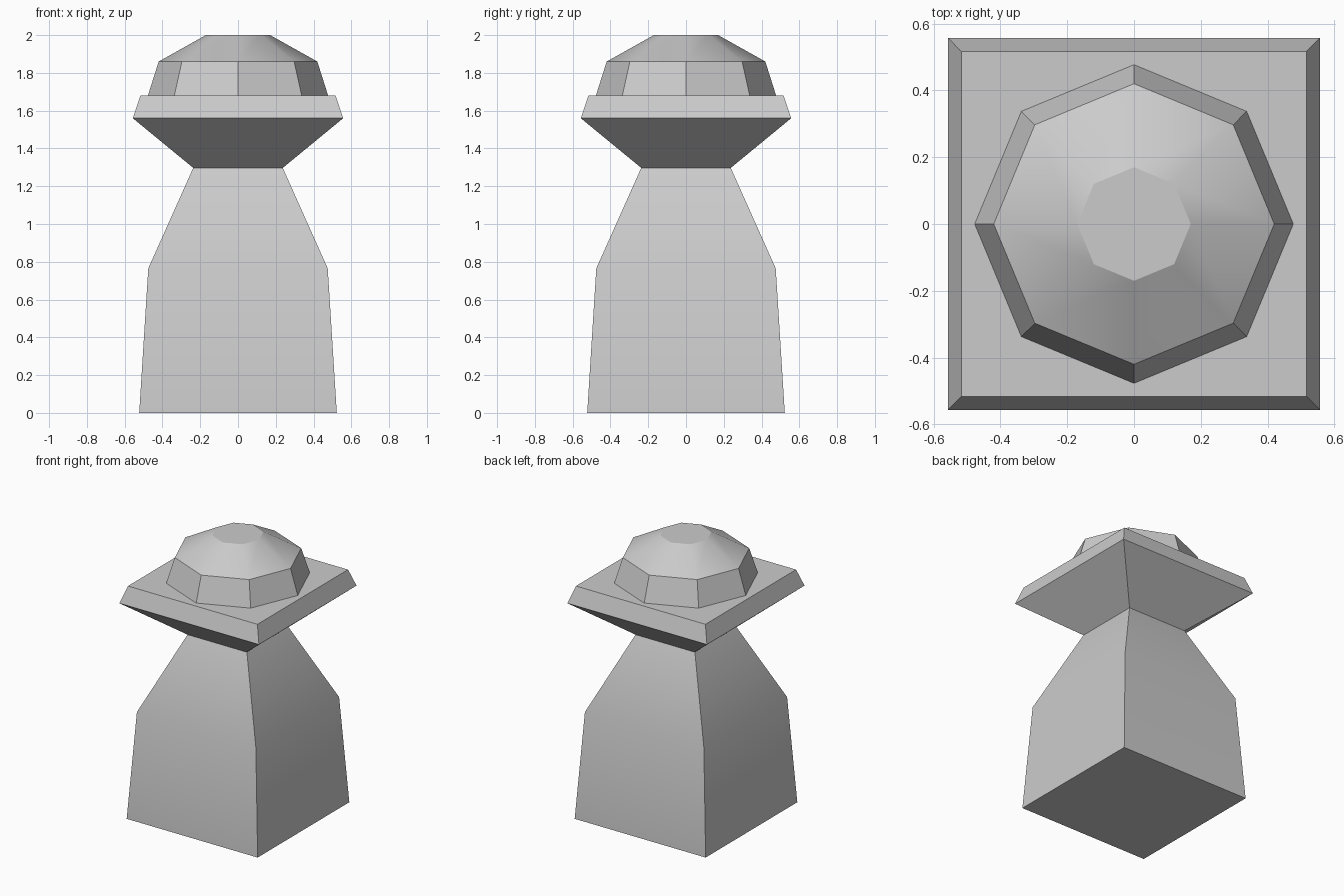
import bpy, bmesh
from math import cos, sin, pi, sqrt, radians

cube = bpy.data.objects.get("Cube")
if cube:
    bpy.data.objects.remove(cube)

grey = bpy.data.materials.new("light_grey")
grey.use_nodes = True
colour = (0.6, 0.6, 0.6, 1)
grey.diffuse_color = colour
grey.node_tree.nodes["Principled BSDF"].inputs["Base Color"].default_value = colour


def loft(name, sides, turn, profile, cap_bottom=False, cap_top=False):
    """Stack regular polygon rings given as (corner radius, height)."""
    bm = bmesh.new()
    rings = []
    for r, z in profile:
        angles = [turn + 2 * pi * i / sides for i in range(sides)]
        rings.append([bm.verts.new((r * cos(a), r * sin(a), z)) for a in angles])
    for low, high in zip(rings, rings[1:]):
        for i in range(sides):
            j = (i + 1) % sides
            bm.faces.new((low[i], low[j], high[j], high[i]))
    if cap_bottom:
        bm.faces.new(rings[0][::-1])
    if cap_top:
        bm.faces.new(rings[-1])
    mesh = bpy.data.meshes.new(name)
    bm.to_mesh(mesh)
    bm.free()
    mesh.materials.append(grey)
    obj = bpy.data.objects.new(name, mesh)
    bpy.context.collection.objects.link(obj)
    bpy.ops.object.select_all(action="DESELECT")
    obj.select_set(True)
    bpy.context.view_layer.objects.active = obj
    bpy.ops.object.shade_smooth_by_angle(angle=radians(30))
    return obj


def square(half_widths):
    return [(w * sqrt(2), z) for w, z in half_widths]


# Tapered square pedestal
loft("pedestal", 4, pi / 4, square([(0.523, 0), (0.475, 0.765), (0.237, 1.297)]),
     cap_bottom=True)

# Flared square platform
loft("platform", 4, pi / 4, square([(0.237, 1.297), (0.557, 1.56), (0.517, 1.68)]),
     cap_top=True)

# Eight-sided domed cap
loft("dome", 8, 0, [(0.477, 1.68), (0.42, 1.86), (0.17, 2.0)], cap_top=True)
